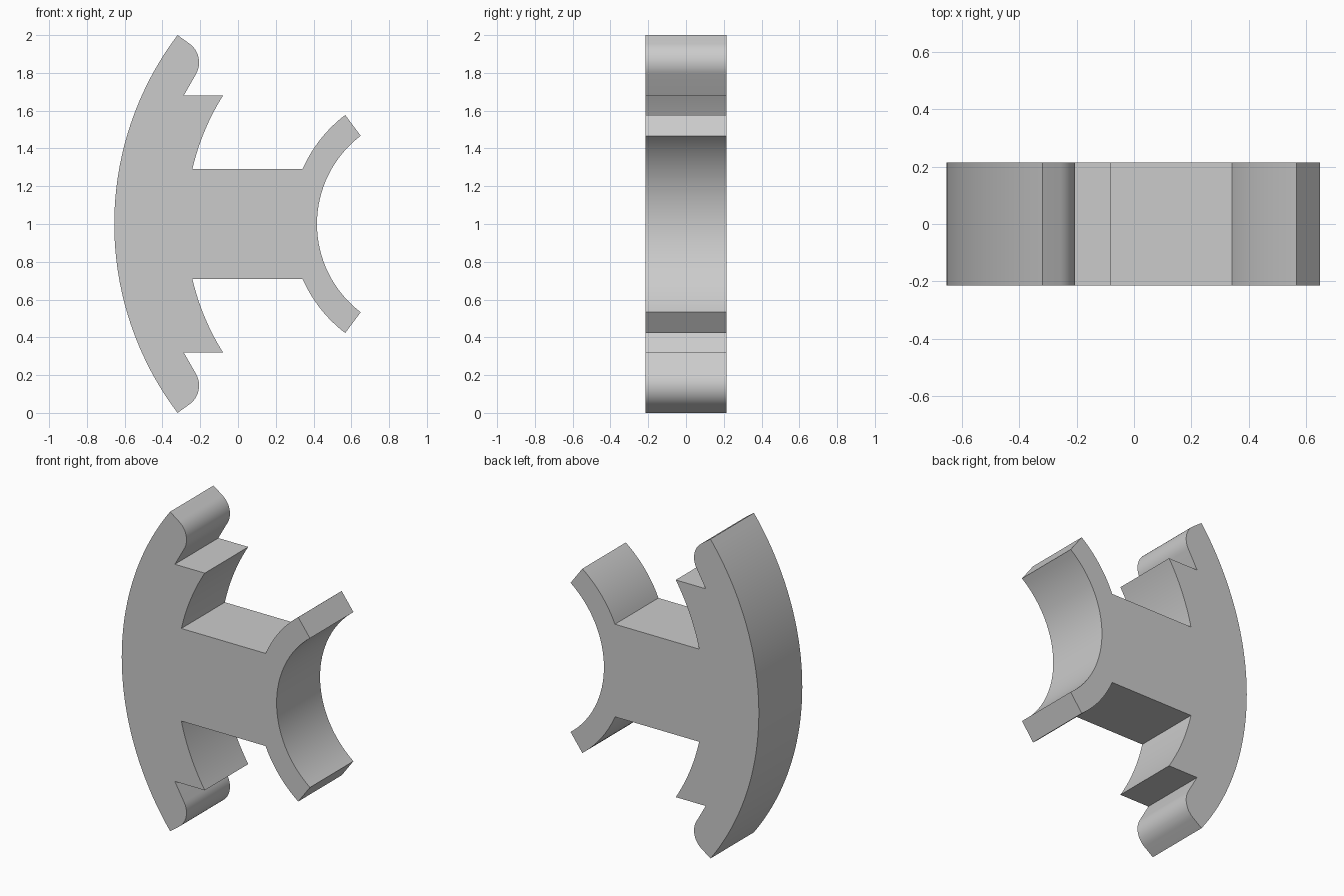
import bpy, bmesh
from math import sin, cos, asin, radians, pi

cube = bpy.data.objects.get("Cube")
if cube:
    bpy.data.objects.remove(cube, do_unlink=True)

HALF_DEPTH = 0.215
MID_Z = 1.0
AXIS_X = 1.005          # shared centre of all the main curves


def arc(cx, cz, r, a0, a1, n):
    """Points on a circle from angle a0 to a1."""
    return [(cx + r * cos(a0 + (a1 - a0) * i / n),
             cz + r * sin(a0 + (a1 - a0) * i / n)) for i in range(n + 1)]


def ring(r, z0, z1, n=16):
    """Arc about the shared axis, on its -x side, between two heights."""
    return arc(AXIS_X, 0, r, pi - asin(z0 / r), pi - asin(z1 / r), n)


# Upper half of the outline, from the outer face round to the bore
upper = ring(1.66, 0, 1.0, 24)                                  # curved back
upper += arc(-0.329, 0.855, 0.123, radians(54.5), radians(-30), 12)  # rounded tip
upper += [(-0.287, 0.68)]                                       # notch
upper += ring(1.28, 0.68, 0.29)                                 # hooked shoe
upper += ring(0.724, 0.29, 0.577)                               # web and arm
upper += ring(0.587, 0.467, 0)                                  # hollow bore

# Mirror to the lower half, without repeating the points on the midline
lower = [(x, -z) for x, z in reversed(upper[1:-1])]

# Extrude the outline through the depth
bm = bmesh.new()
verts = [bm.verts.new((x, -HALF_DEPTH, MID_Z + z)) for x, z in upper + lower]
face = bm.faces.new(verts)
result = bmesh.ops.extrude_face_region(bm, geom=[face], use_keep_orig=True)
moved = [g for g in result["geom"] if isinstance(g, bmesh.types.BMVert)]
bmesh.ops.translate(bm, verts=moved, vec=(0, 2 * HALF_DEPTH, 0))
bmesh.ops.recalc_face_normals(bm, faces=bm.faces)

mesh = bpy.data.meshes.new("curved_pole_segment")
bm.to_mesh(mesh)
bm.free()
segment = bpy.data.objects.new("curved_pole_segment", mesh)
bpy.context.collection.objects.link(segment)

# Plain grey material
grey = bpy.data.materials.new("plain grey")
grey.use_nodes = True
colour = (0.6, 0.6, 0.6, 1)
grey.diffuse_color = colour
grey.node_tree.nodes["Principled BSDF"].inputs["Base Color"].default_value = colour
mesh.materials.append(grey)

# Smooth curves with crisp corners
bpy.ops.object.select_all(action="DESELECT")
segment.select_set(True)
bpy.context.view_layer.objects.active = segment
bpy.ops.object.shade_smooth_by_angle(angle=radians(25))
